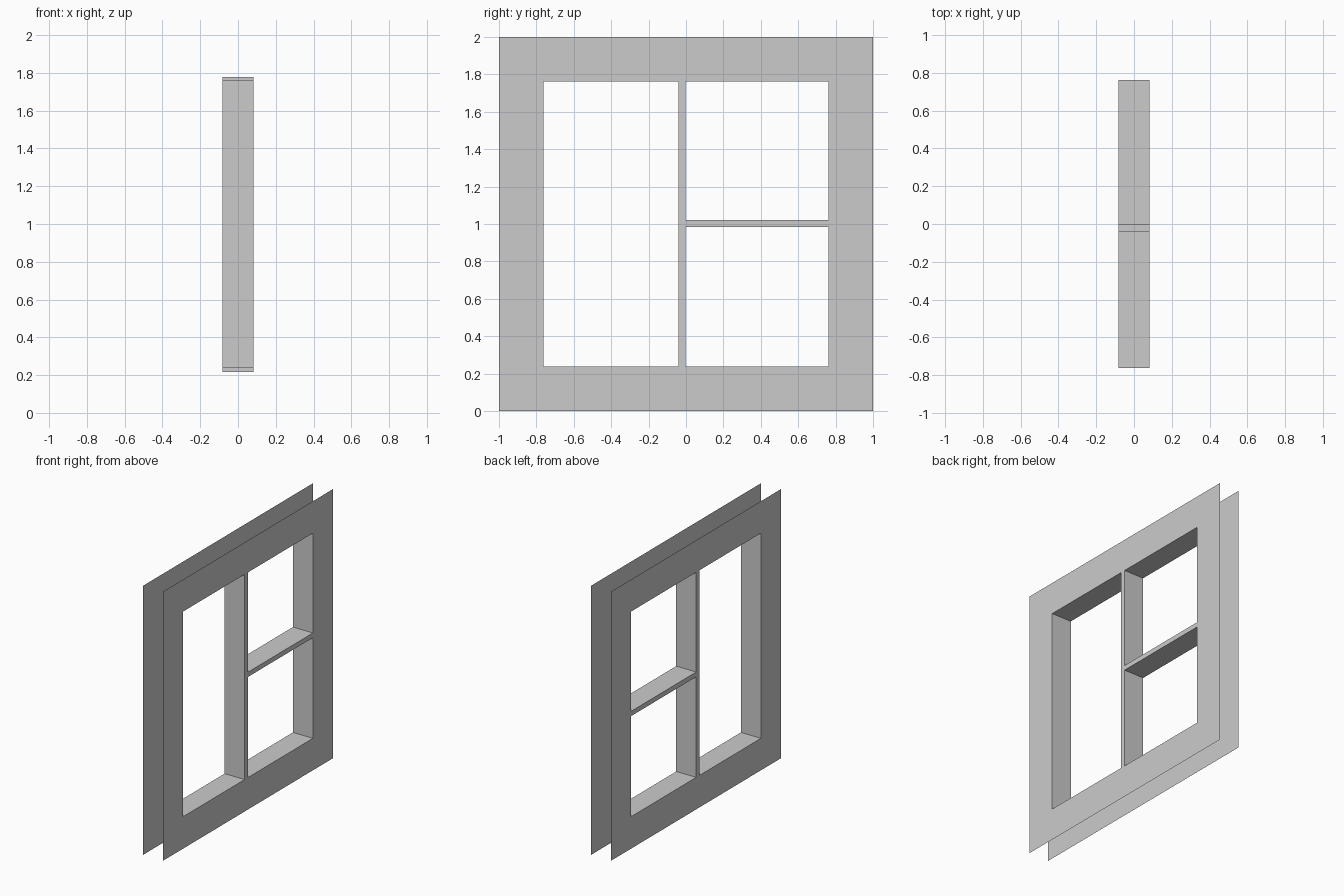
import bpy, bmesh

if "Cube" in bpy.data.objects:
    bpy.data.objects.remove(bpy.data.objects["Cube"])

HALF = 0.082            # half the wall thickness
MID = 1.0               # height of the centre


def finish(bm, name):
    mesh = bpy.data.meshes.new(name)
    bm.to_mesh(mesh)
    bm.free()
    obj = bpy.data.objects.new(name, mesh)
    bpy.context.collection.objects.link(obj)
    return obj


def ring(bm, x, half):
    corners = ((-1, -1), (1, -1), (1, 1), (-1, 1))
    return [bm.verts.new((x, a * half, MID + b * half)) for a, b in corners]


def bridge(bm, a, b):
    for i in range(4):
        j = (i + 1) % 4
        bm.faces.new((a[i], a[j], b[j], b[i]))


def bar(name, y0, y1, z0, z1):
    bm = bmesh.new()
    bmesh.ops.create_cube(bm, size=1)
    for v in bm.verts:
        v.co.x *= 2 * HALF
        v.co.y = y0 if v.co.y < 0 else y1
        v.co.z = z0 if v.co.z < 0 else z1
    return finish(bm, name)


# Two thin wall sheets joined only by the lining of the opening (outer rim open)
bm = bmesh.new()
outer_f, inner_f = ring(bm, HALF, 1.0), ring(bm, HALF, 0.762)
inner_b, outer_b = ring(bm, -HALF, 0.762), ring(bm, -HALF, 1.0)
bridge(bm, outer_f, inner_f)
bridge(bm, inner_f, inner_b)
bridge(bm, inner_b, outer_b)
finish(bm, "window_surround")

# Upright bar runs a little way into the wall; cross bar divides the right side
bar("upright_bar", -0.04, -0.002, 0.217, 1.777)
bar("cross_bar", -0.002, 0.762, 0.985, 1.021)
